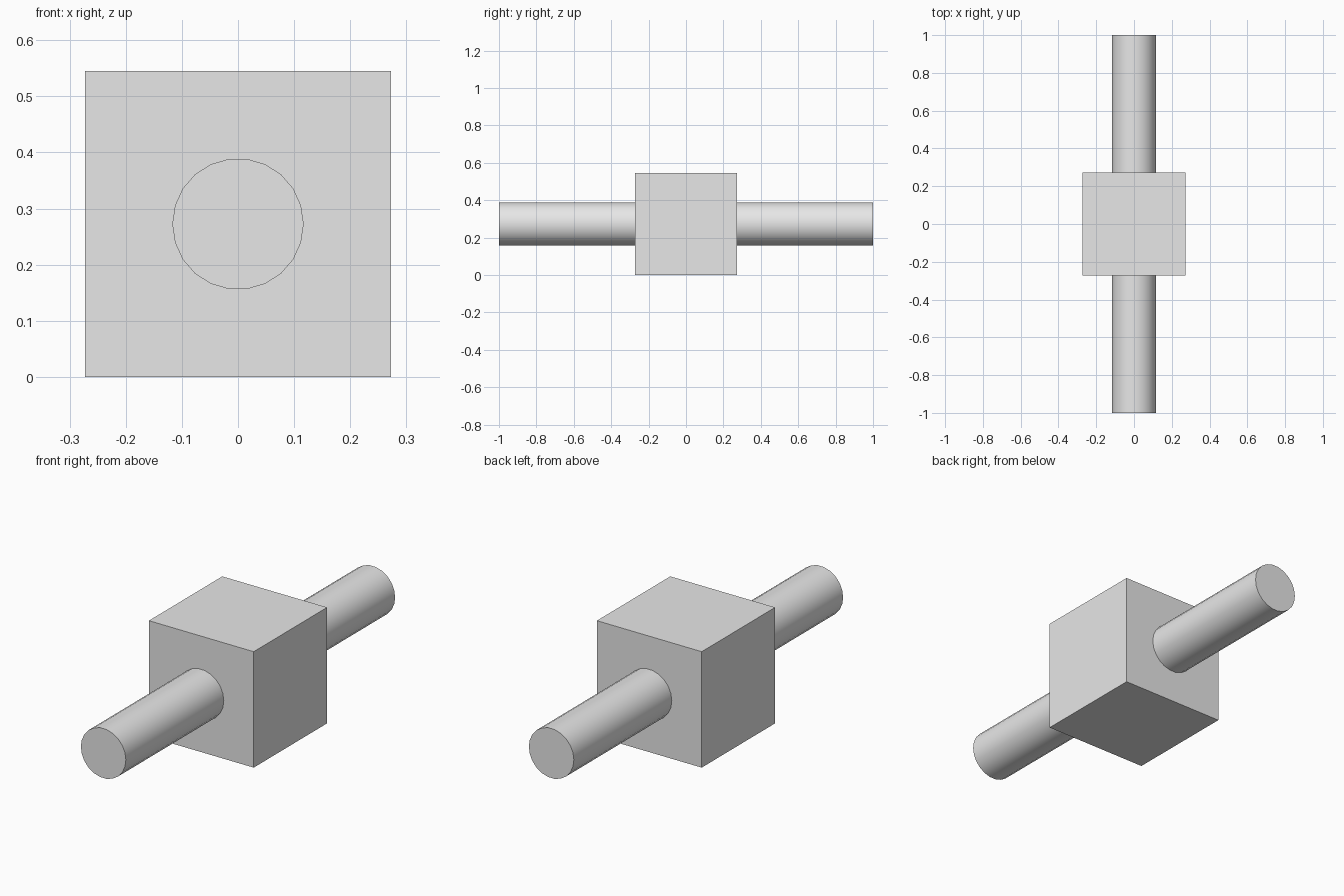
import bpy
import math

if "Cube" in bpy.data.objects:
    bpy.data.objects.remove(bpy.data.objects["Cube"], do_unlink=True)

BLOCK = 0.545          # edge length of the block
ROD_RADIUS = 0.117
MID = BLOCK / 2        # height of the rod axis

grey = bpy.data.materials.new("plain_grey")
grey.use_nodes = True
colour = (0.8, 0.8, 0.8, 1)
grey.diffuse_color = colour
grey.node_tree.nodes["Principled BSDF"].inputs["Base Color"].default_value = colour


def finish(name):
    obj = bpy.context.object
    obj.name = name
    obj.data.materials.append(grey)
    return obj


# Central block, flat faced
bpy.ops.mesh.primitive_cube_add(size=BLOCK, location=(0, 0, MID))
finish("block")

# Round rod running front to back through the block, with a flat on top
bpy.ops.mesh.primitive_cylinder_add(
    vertices=22, radius=ROD_RADIUS, depth=2,
    location=(0, 0, MID), rotation=(math.pi / 2, math.pi / 2, 0))
finish("rod")
bpy.ops.object.shade_smooth_by_angle(angle=math.radians(30))
